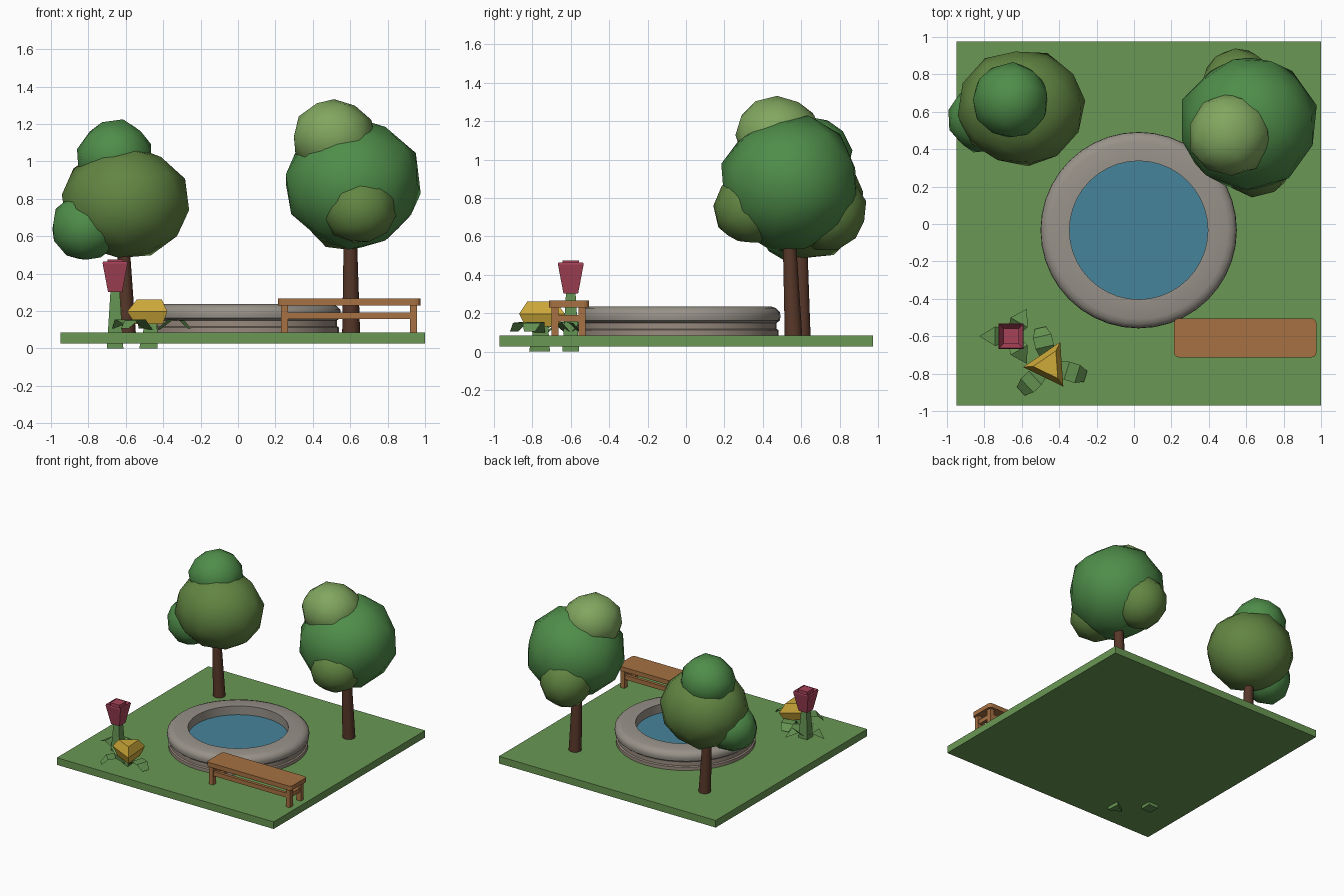
import bpy, bmesh, math, random
from mathutils import Vector, Matrix

if "Cube" in bpy.data.objects:
    bpy.data.objects.remove(bpy.data.objects["Cube"])

random.seed(4)


def material(name, r, g, b):
    m = bpy.data.materials.new(name)
    m.diffuse_color = [(c / 255) ** 2.2 for c in (r, g, b)] + [1]
    m.use_nodes = True
    m.node_tree.nodes["Principled BSDF"].inputs["Base Color"].default_value = m.diffuse_color
    return m


GRASS = material("grass", 105, 150, 84)
STONE = material("stone", 150, 144, 135)
BASE = material("base_stone", 152, 138, 126)
WATER = material("water", 72, 130, 155)
WOOD = material("wood", 165, 112, 68)
BARK = material("bark", 88, 58, 45)
LEAF = material("leaf_green", 80, 140, 75)
OLIVE = material("leaf_olive", 98, 132, 68)
LIGHT = material("leaf_light", 128, 165, 95)
STEM = material("stem", 100, 145, 82)
RED = material("red_petal", 165, 68, 88)
YELLOW = material("yellow_petal", 205, 168, 60)


def finish(name, bm, mat, smooth=False):
    bmesh.ops.recalc_face_normals(bm, faces=bm.faces)
    me = bpy.data.meshes.new(name)
    bm.to_mesh(me)
    bm.free()
    me.materials.append(mat)
    ob = bpy.data.objects.new(name, me)
    bpy.context.collection.objects.link(ob)
    if smooth:
        bpy.ops.object.select_all(action='DESELECT')
        ob.select_set(True)
        bpy.context.view_layer.objects.active = ob
        bpy.ops.object.shade_smooth_by_angle(angle=math.radians(smooth))
    return ob


def box(name, lo, hi, mat, corner=0):
    lo, hi = Vector(lo), Vector(hi)
    bm = bmesh.new()
    bmesh.ops.create_cube(bm, size=1)
    for v in bm.verts:
        v.co = (lo + hi) / 2 + v.co * (hi - lo)
    if corner:
        up = [e for e in bm.edges
              if abs(e.verts[0].co.z - e.verts[1].co.z) > 1e-4]
        bmesh.ops.bevel(bm, geom=up, offset=corner, segments=3,
                        profile=0.5, affect='EDGES')
    return finish(name, bm, mat)


def loft(name, rings, sides, mat, turn=0, smooth=False, closed=False):
    """Stack of regular polygons given as (x, y, z, radius)."""
    bm = bmesh.new()
    loops = []
    for x, y, z, r in rings:
        loops.append([bm.verts.new((x + r * math.cos(turn + math.tau * i / sides),
                                    y + r * math.sin(turn + math.tau * i / sides), z))
                      for i in range(sides)])
    pairs = list(zip(loops, loops[1:]))
    if closed:
        pairs.append((loops[-1], loops[0]))
    else:
        bm.faces.new(loops[0][::-1])
        bm.faces.new(loops[-1])
    for a, b in pairs:
        for i in range(sides):
            j = (i + 1) % sides
            bm.faces.new((a[i], a[j], b[j], b[i]))
    return finish(name, bm, mat, smooth)


def foliage(name, centre, radii, mat):
    bm = bmesh.new()
    bmesh.ops.create_icosphere(bm, subdivisions=2, radius=1.03)
    spin = Matrix.Rotation(random.uniform(0, 6), 3, 'Z') @ Matrix.Rotation(random.uniform(0, 6), 3, 'X')
    for v in bm.verts:
        p = spin @ v.co * random.uniform(0.96, 1.03)
        v.co = Vector(centre) + Vector([a * b for a, b in zip(p, radii)])
    return finish(name, bm, mat, 60)


def leaf(name, x, y, angle, points, mat):
    """Bent blade; points are (reach, height, half width)."""
    bm = bmesh.new()
    turn = Matrix.Rotation(angle, 3, 'Z')
    rows = [[bm.verts.new(Vector((x, y, 0)) + turn @ Vector((r, s * w, z)))
             for s in ((-1, 1) if w else (0,))] for r, z, w in points]
    for a, b in zip(rows, rows[1:]):
        bm.faces.new(a + b[::-1])
    return finish(name, bm, mat)


# Lawn
box("lawn", (-0.95, -0.97, 0.027), (1.0, 0.975, 0.085), GRASS)

# Pool: base courses, rounded rim, water
PX, PY = 0.025, -0.033
loft("pool_base", [(PX, PY, z, r) for z, r in
     ((0.08, 0.515), (0.112, 0.515), (0.118, 0.505), (0.16, 0.505), (0.16, 0.37), (0.08, 0.37))],
     40, BASE, smooth=30, closed=True)
loft("pool_rim", [(PX, PY, z, r) for z, r in
     ((0.15, 0.37), (0.15, 0.505), (0.163, 0.522), (0.185, 0.525), (0.207, 0.522),
      (0.227, 0.502), (0.236, 0.475), (0.236, 0.37))],
     40, STONE, smooth=40, closed=True)
loft("pool_water", [(PX, PY, 0.09, 0.371), (PX, PY, 0.165, 0.371)], 40, WATER, smooth=30)

# Bench
box("bench_seat", (0.214, -0.713, 0.23), (0.975, -0.505, 0.266), WOOD, 0.025)
for x in (0.23, 0.92):
    for y in (-0.7, -0.56):
        box("bench_leg", (x, y, 0.08), (x + 0.037, y + 0.037, 0.232), WOOD)
    box("bench_side_rail", (x + 0.006, -0.67, 0.158), (x + 0.031, -0.55, 0.192), WOOD)
for y in (-0.694, -0.554):
    box("bench_long_rail", (0.26, y, 0.156), (0.925, y + 0.025, 0.192), WOOD)

# Left tree
loft("left_trunk", [(-0.592, 0.605, 0.08, 0.046), (-0.615, 0.6, 0.6, 0.032)], 10, BARK, smooth=40)
foliage("left_crown", (-0.6, 0.62, 0.78), (0.33, 0.31, 0.3), OLIVE)
foliage("left_crown_top", (-0.66, 0.66, 1.02), (0.2, 0.2, 0.2), LEAF)
foliage("left_crown_side", (-0.81, 0.565, 0.65), (0.19, 0.18, 0.18), LEAF)

# Right tree
loft("right_trunk", [(0.605, 0.56, 0.08, 0.048), (0.6, 0.535, 0.65, 0.034)], 10, BARK, smooth=40)
foliage("right_crown", (0.615, 0.54, 0.88), (0.36, 0.35, 0.345), LEAF)
foliage("right_crown_top", (0.51, 0.475, 1.13), (0.215, 0.22, 0.2), LIGHT)
foliage("right_crown_front", (0.65, 0.345, 0.745), (0.2, 0.2, 0.18), OLIVE)
foliage("right_crown_back", (0.56, 0.735, 0.73), (0.2, 0.2, 0.2), OLIVE)

# Red flower: square stem, cup with inner bud, pointed leaves
RX, RY, D = -0.657, -0.6, math.sqrt(2)
Q = math.pi / 4
loft("red_stem", [(RX, RY, 0, 0.044 * D), (RX, RY, 0.32, 0.024 * D)], 4, STEM, Q)
loft("red_cup", [(RX, RY, z, h * D) for z, h in
     ((0.302, 0.038), (0.455, 0.067), (0.465, 0.064), (0.43, 0.042), (0.475, 0.042))], 4, RED, Q)
for k in range(3):
    leaf("red_leaf", RX, RY, math.radians(180 + 120 * k),
         ((0.02, 0.1, 0.03), (0.085, 0.155, 0.052), (0.17, 0.11, 0)), STEM)

# Yellow flower: three sided stem and head, blunt bent leaves
YX, YY, T = -0.455, -0.755, math.radians(64)
loft("yellow_stem", [(YX - 0.01, YY - 0.01, 0, 0.063), (YX, YY, 0.15, 0.04)], 3, STEM, T)
loft("yellow_head", [(YX, YY, 0.13, 0.095), (YX, YY, 0.197, 0.138), (YX, YY, 0.262, 0.085)],
     3, YELLOW, T)
for k in range(3):
    leaf("yellow_leaf", YX, YY, math.radians(103 + 120 * k),
         ((0.03, 0.1, 0.03), (0.1, 0.155, 0.05), (0.16, 0.15, 0.05), (0.205, 0.105, 0.03)), STEM)
